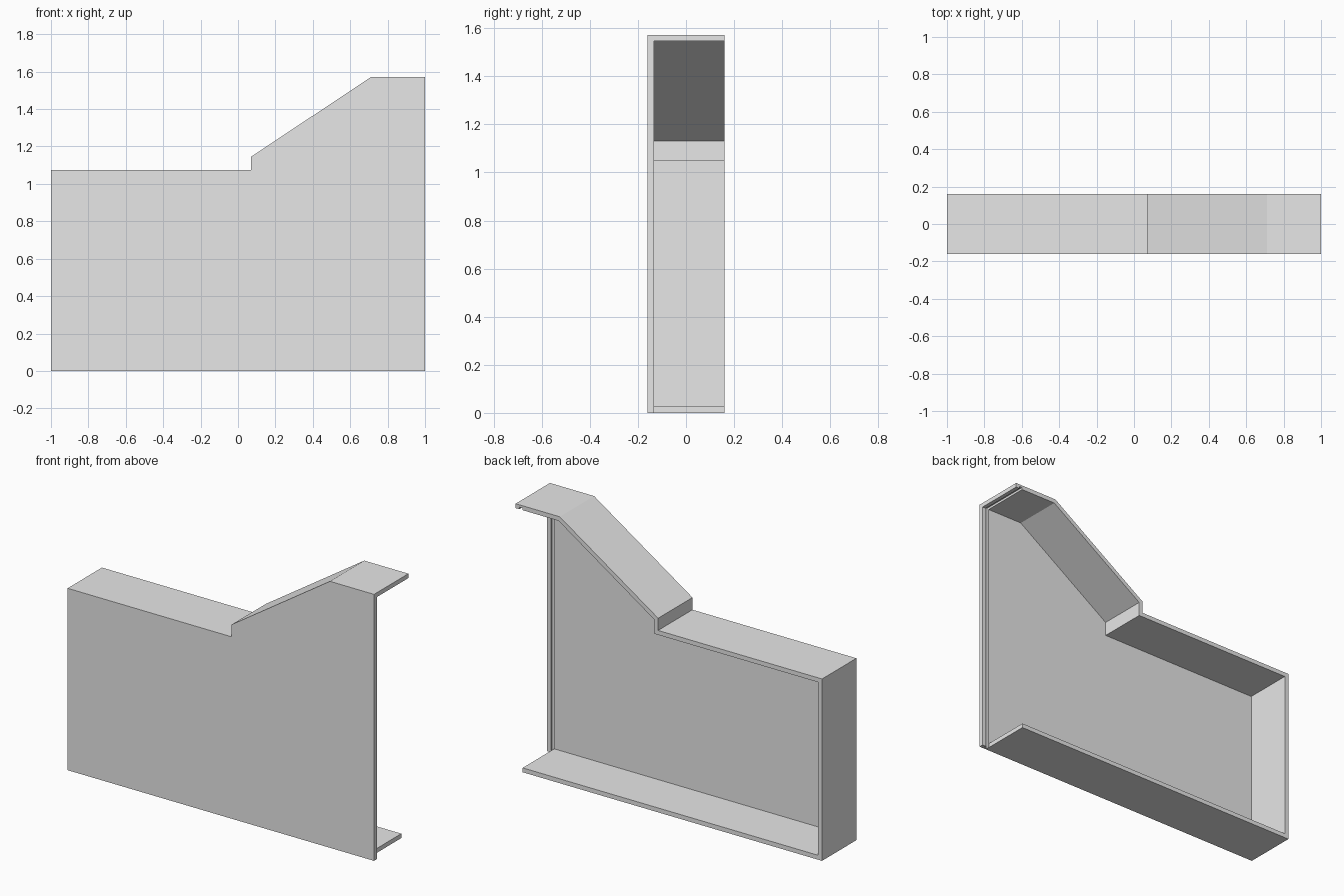
import bpy
import bmesh

cube = bpy.data.objects.get("Cube")
if cube:
    bpy.data.objects.remove(cube, do_unlink=True)

LENGTH, HALF_DEPTH, WALL, GROOVE = 1.0, 0.16, 0.026, 0.013
LOW_TOP, STEP_TOP, HIGH_TOP = 1.073, 1.145, 1.572
STEP_X, SLOPE_X = 0.07, 0.712

grey = bpy.data.materials.new("light grey")
grey.use_nodes = True
grey.diffuse_color = (0.8, 0.8, 0.8, 1)
grey.node_tree.nodes["Principled BSDF"].inputs["Base Color"].default_value = (0.8, 0.8, 0.8, 1)


def prism(name, outline, y0, y1):
    """Extrude an x-z outline from y0 to y1."""
    bm = bmesh.new()
    face = bm.faces.new([bm.verts.new((x, y0, z)) for x, z in outline])
    grown = bmesh.ops.extrude_face_region(bm, geom=[face])
    moved = [v for v in grown["geom"] if isinstance(v, bmesh.types.BMVert)]
    bmesh.ops.translate(bm, verts=moved, vec=(0, y1 - y0, 0))
    bmesh.ops.recalc_face_normals(bm, faces=bm.faces)
    mesh = bpy.data.meshes.new(name)
    bm.to_mesh(mesh)
    bm.free()
    mesh.materials.append(grey)
    obj = bpy.data.objects.new(name, mesh)
    bpy.context.collection.objects.link(obj)
    return obj


# Solid body following the outer silhouette
housing = prism("housing_shell", [
    (-LENGTH, 0), (LENGTH, 0), (LENGTH, HIGH_TOP), (SLOPE_X, HIGH_TOP),
    (STEP_X, STEP_TOP), (STEP_X, LOW_TOP), (-LENGTH, LOW_TOP)],
    -HALF_DEPTH, HALF_DEPTH)

# Hollow, open at the back and the +x end, with the floor cut short
slope = (HIGH_TOP - STEP_TOP) / (SLOPE_X - STEP_X)
drop = WALL * (1 + slope ** 2) ** 0.5
inner_step = STEP_X + WALL
inner_top = HIGH_TOP - WALL
inner_slope_x = SLOPE_X + (drop - WALL) / slope
floor_end = 0.954
cavity = prism("cavity_cutter", [
    (-LENGTH + WALL, WALL), (floor_end, WALL), (floor_end, -0.1),
    (1.1, -0.1), (1.1, inner_top), (inner_slope_x, inner_top),
    (inner_step, STEP_TOP + slope * WALL - drop),
    (inner_step, LOW_TOP - WALL), (-LENGTH + WALL, LOW_TOP - WALL)],
    -HALF_DEPTH + WALL, 0.3)

# Sliding panel groove in the front plate and the top wall
groove_top = HIGH_TOP - GROOVE
groove = prism("groove_cutter", [
    (0.956, -0.1), (0.976, -0.1), (0.976, groove_top), (0.956, groove_top)],
    -HALF_DEPTH + GROOVE, 0.3)

for cutter in (cavity, groove):
    cutter.hide_render = True
    cut = housing.modifiers.new(cutter.name, "BOOLEAN")
    cut.operation = "DIFFERENCE"
    cut.solver = "EXACT"
    cut.object = cutter

# Bake the cuts and drop the cutters
bpy.context.view_layer.update()
graph = bpy.context.evaluated_depsgraph_get()
baked = bpy.data.meshes.new_from_object(housing.evaluated_get(graph))
housing.modifiers.clear()
housing.data = baked
for cutter in (cavity, groove):
    bpy.data.objects.remove(cutter, do_unlink=True)
